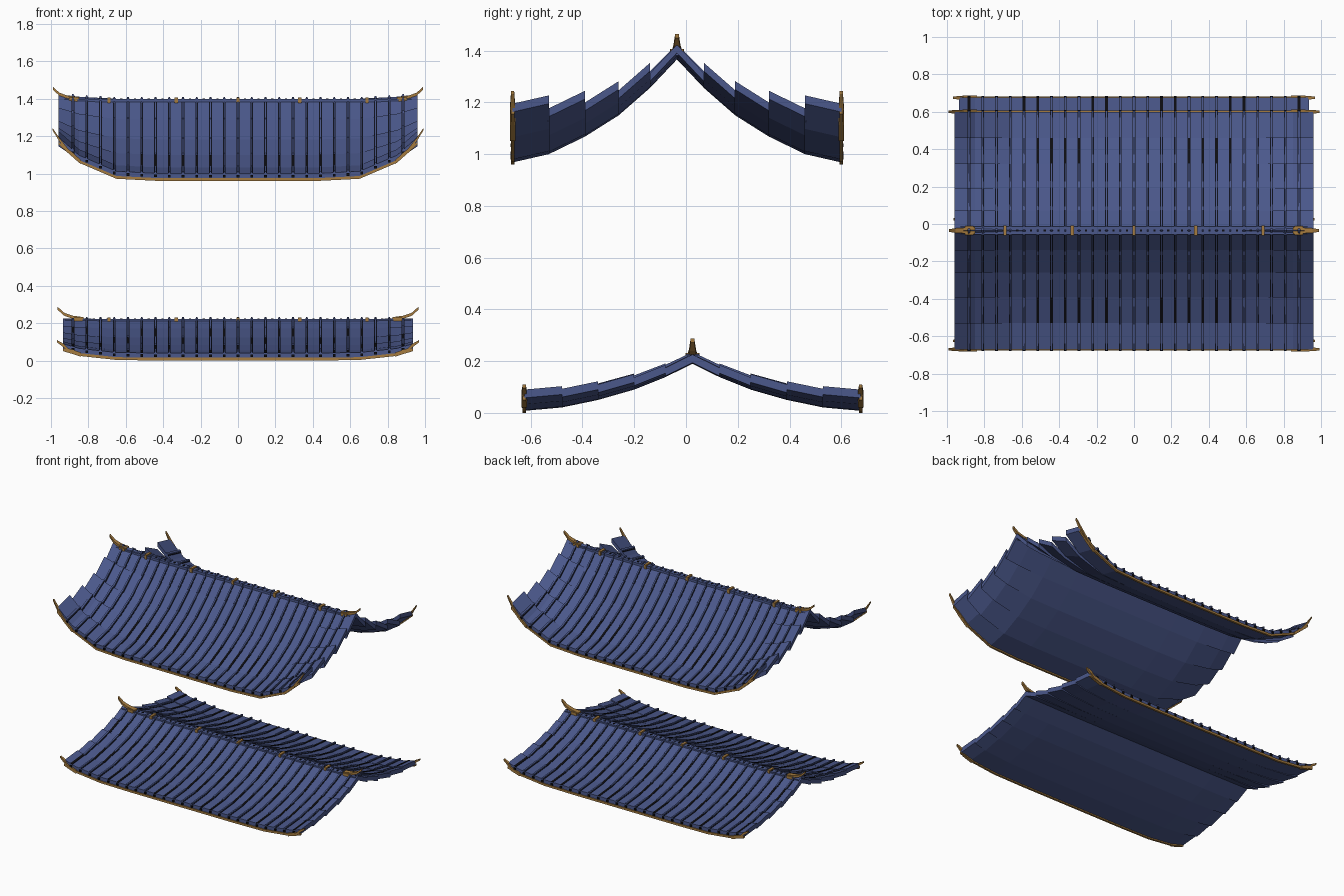
import bpy, bmesh

old = bpy.data.objects.get("Cube")
if old:
    bpy.data.objects.remove(old, do_unlink=True)


def material(name, rgb):
    m = bpy.data.materials.new(name)
    m.use_nodes = True
    m.diffuse_color = (*rgb, 1)
    m.node_tree.nodes["Principled BSDF"].inputs["Base Color"].default_value = (*rgb, 1)
    return m


BLUE = material("slate blue tile", (0.07, 0.098, 0.26))
GOLD = material("bronze gold trim", (0.38, 0.2, 0.05))
DARK = material("black gap", (0.004, 0.004, 0.006))

THICK = 0.032      # tile course thickness
RIB_STEP = 0.0735  # spacing of the ribs


def loft(bm, rings):
    """Closed solid through a list of equally sized rings."""
    loops = [[bm.verts.new(p) for p in ring] for ring in rings]
    n = len(loops[0])
    for a, b in zip(loops, loops[1:]):
        for i in range(n):
            j = (i + 1) % n
            bm.faces.new((a[i], a[j], b[j], b[i]))
    bm.faces.new(loops[0][::-1])
    bm.faces.new(loops[-1])


def box(bm, centre, size):
    x, y, z = centre
    a, b, c = (s / 2 for s in size)
    loft(bm, [[(x + s, y - b, z - c), (x + s, y + b, z - c),
               (x + s, y + b, z + c), (x + s, y - b, z + c)] for s in (-a, a)])


def finish(bm, name, mat):
    bmesh.ops.recalc_face_normals(bm, faces=bm.faces)
    mesh = bpy.data.meshes.new(name)
    bm.to_mesh(mesh)
    bm.free()
    mesh.materials.append(mat)
    ob = bpy.data.objects.new(name, mesh)
    bpy.context.collection.objects.link(ob)
    return ob


def interp(points, t):
    for (a, u), (b, v) in zip(points, points[1:]):
        if t <= b:
            return u + (v - u) * (t - a) / (b - a)
    return points[-1][1]


def build_roof(level, ridge_y, half, profile, rises, gap_rule):
    # Upturn towards both ends, as a share of each course's rise
    bend = [(0, 0), (0.42, 0), (0.65, 0.06), (0.85, 0.5), (half, 1)]
    stations = [0.25, 0.42, 0.65, 0.76, 0.85, half]
    stations = [-x for x in reversed(stations)] + stations
    depth, ridge_z = profile[-1][0], profile[0][1]

    def under(x, d, row):
        return interp(profile, d) + rises[row] * interp(bend, abs(x))

    for side, word in ((-1, "front"), (1, "back")):
        tiles, ribs, gaps = bmesh.new(), bmesh.new(), bmesh.new()
        for row in range(len(rises)):
            d0, d1 = profile[row][0], profile[row + 1][0]
            y0, y1 = ridge_y + side * d0, ridge_y + side * d1
            # One course of tiles, stepped against its neighbours
            rings = []
            for x in stations:
                a, b = under(x, d0, row), under(x, d1, row)
                rings.append([(x, y0, a), (x, y1, b), (x, y1, b + THICK), (x, y0, a + THICK)])
            loft(tiles, rings)

            # Raised ribs over a narrow dark joint
            def strip(bm, x, w, h, extra):
                out = []
                for d, y in ((d0, y0), (d1, y1 + side * extra)):
                    l, r = (under(s, d, row) + THICK for s in (x - w, x + w))
                    out.append([(x - w, y, l - 0.004), (x + w, y, r - 0.004),
                                (x + w, y, r + h), (x - w, y, l + h)])
                loft(bm, out)

            for k in range(-12, 13):
                x = k * RIB_STEP
                strip(gaps, x, 0.0075, 0.003, 0)
                if not gap_rule(k, row, side):
                    strip(ribs, x, 0.005, 0.01, 0.006)
        finish(tiles, f"{level}_{word}_tiles", BLUE)
        finish(ribs, f"{level}_{word}_ribs", BLUE)
        finish(gaps, f"{level}_{word}_joints", DARK)

        # Gold strip below the eave, with dark rib ends
        trim, dots = bmesh.new(), bmesh.new()
        ye, last = ridge_y + side * depth, len(rises) - 1
        rings = []
        for x in stations:
            z = under(x, depth, last)
            rings.append([(x, ye + o, z + h) for o, h in
                          ((-0.007, -0.008), (0.007, -0.008), (0.007, 0.007), (-0.007, 0.007))])
        loft(trim, rings)
        for k in range(-12, 13):
            x = k * RIB_STEP
            box(dots, (x, ye + side * 0.005, under(x, depth, last) + 0.018), (0.014, 0.008, 0.014))
        # Corner horns
        for s in (-1, 1):
            rings = []
            for x, lift, w in ((0.84, 0, 0.011), (0.91, 0.004, 0.011),
                               (half - 0.005, 0.022, 0.01), (half + 0.032, 0.075 if level == "upper" else 0.045, 0.006)):
                z = under(min(x, half), depth, last) + lift
                rings.append([(s * x, ye - w, z - w), (s * x, ye + w, z - w),
                              (s * x, ye + w, z + w), (s * x, ye - w, z + w)])
            loft(trim, rings)
        finish(trim, f"{level}_{word}_eave_trim", GOLD)
        finish(dots, f"{level}_{word}_rib_ends", DARK)

    # Ridge cap with small dark studs
    cap, studs, gold = bmesh.new(), bmesh.new(), bmesh.new()
    top = ridge_z + THICK
    box(cap, (0, ridge_y, top - 0.008), (2 * half - 0.02, 0.042, 0.016))
    for k in range(-12, 13):
        box(cap, (k * RIB_STEP, ridge_y, top - 0.008), (0.012, 0.05, 0.026))
        box(studs, ((k + 0.5) * RIB_STEP, ridge_y, top), (0.012, 0.012, 0.006))
    # Gold ridge bands and upswept end finials
    for x in (-0.69, -0.33, 0, 0.33, 0.69):
        box(gold, (x, ridge_y, top - 0.006), (0.018, 0.054, 0.03))
    for s in (-1, 1):
        box(gold, (s * (half - 0.08), ridge_y, top - 0.004), (0.045, 0.05, 0.026))
        rings = []
        for x, z, w in ((half - 0.11, 0.002, 0.018), (half - 0.05, 0.01, 0.015),
                        (half - 0.005, 0.026, 0.012), (half + 0.03, 0.058, 0.007)):
            rings.append([(s * x, ridge_y + a * w, top + z + b * 0.008)
                          for a, b in ((-1, -1), (1, -1), (1, 1), (-1, 1))])
        loft(gold, rings)
    finish(cap, f"{level}_ridge_cap", BLUE)
    finish(studs, f"{level}_ridge_studs", DARK)
    finish(gold, f"{level}_ridge_ornaments", GOLD)


def upper_gaps(k, row, side):
    return row == 3 and (2 if side < 0 else 4) <= abs(k) <= 7


def lower_gaps(k, row, side):
    return row > 0 and (k + 2 * row) % 5 < 2


build_roof("upper", -0.035, 0.96,
           [(0, 1.366), (0.105, 1.255), (0.225, 1.15), (0.355, 1.068), (0.495, 1.0), (0.635, 0.968)],
           [0.025, 0.065, 0.1, 0.145, 0.195], upper_gaps)
build_roof("lower", 0.025, 0.935,
           [(0, 0.19), (0.105, 0.138), (0.225, 0.09), (0.365, 0.05), (0.505, 0.021), (0.65, 0.008)],
           [0.004, 0.015, 0.028, 0.04, 0.05], lower_gaps)
